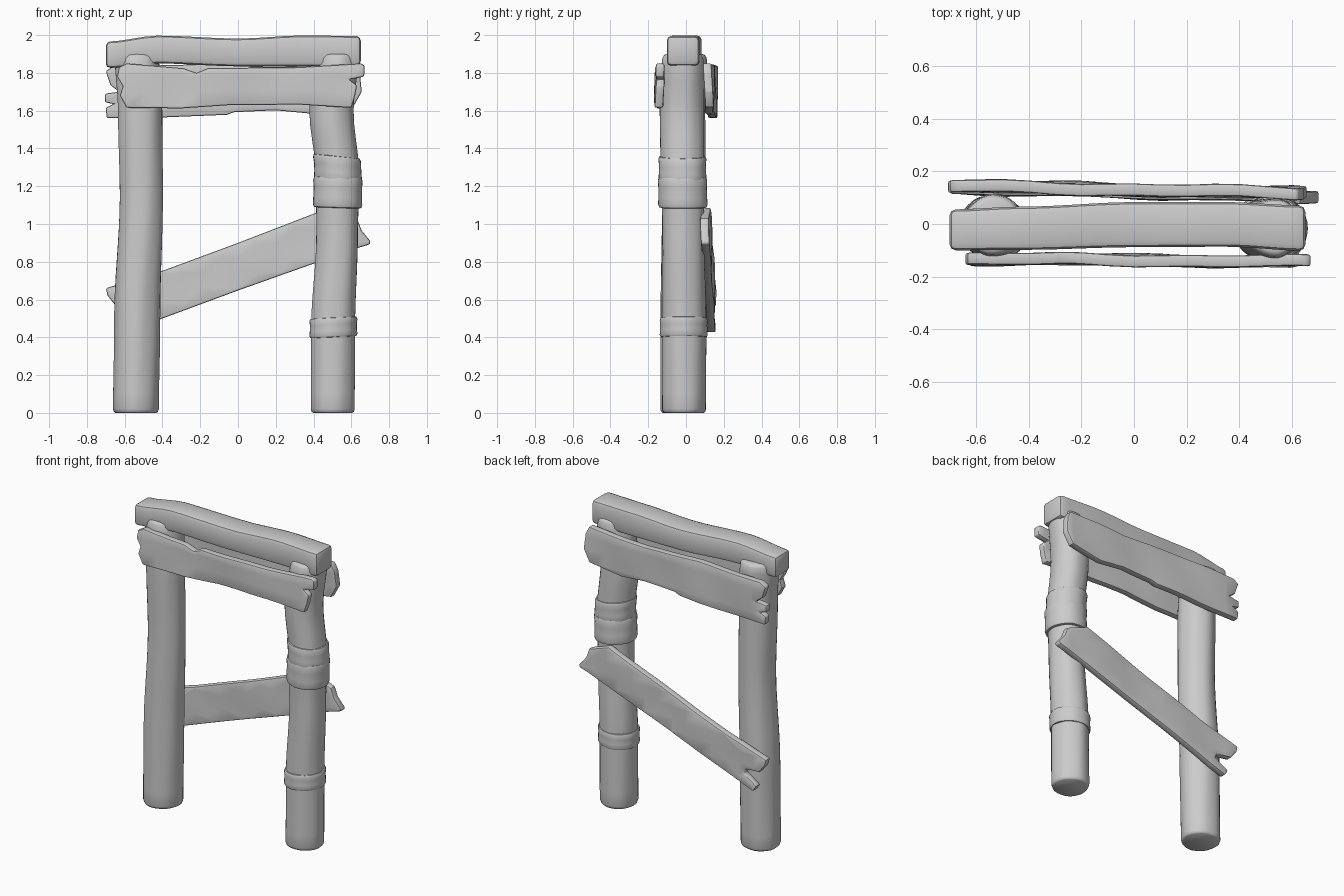
import bpy, bmesh, math
from mathutils import Vector

if "Cube" in bpy.data.objects:
    bpy.data.objects.remove(bpy.data.objects["Cube"])


def finish(bm, name, angle=40):
    bmesh.ops.recalc_face_normals(bm, faces=bm.faces)
    me = bpy.data.meshes.new(name)
    bm.to_mesh(me)
    bm.free()
    ob = bpy.data.objects.new(name, me)
    bpy.context.collection.objects.link(ob)
    bpy.ops.object.select_all(action='DESELECT')
    ob.select_set(True)
    bpy.context.view_layer.objects.active = ob
    bpy.ops.object.shade_smooth_by_angle(angle=math.radians(angle))
    return ob


def sample(keys, t):
    """Eased interpolation of rows (t, a, b, ...)."""
    if t <= keys[0][0]:
        return keys[0][1:]
    for k0, k1 in zip(keys, keys[1:]):
        if t <= k1[0]:
            f = (t - k0[0]) / (k1[0] - k0[0])
            f = f * f * (3 - 2 * f)
            return [a + (b - a) * f for a, b in zip(k0[1:], k1[1:])]
    return keys[-1][1:]


def loft(bm, rings):
    loops = [[bm.verts.new(p) for p in r] for r in rings]
    n = len(loops[0])
    for a, b in zip(loops, loops[1:]):
        for i in range(n):
            bm.faces.new((a[i], a[(i + 1) % n], b[(i + 1) % n], b[i]))
    bm.faces.new(loops[0][::-1])
    bm.faces.new(loops[-1])


def bevel_sharp(bm, width, angle):
    bmesh.ops.recalc_face_normals(bm, faces=bm.faces)
    edges = [e for e in bm.edges if e.calc_face_angle(0) > math.radians(angle)]
    bmesh.ops.bevel(bm, geom=edges, offset=width, segments=2, profile=0.5,
                    affect='EDGES', clamp_overlap=True)


def round_ring(cx, cy, z, r, tilt=0.0, seed=0.0, rough=0.018):
    pts = []
    for i in range(32):
        a = math.tau * i / 32
        k = r * (1 + rough * math.sin(3 * a + seed + 2 * z)
                 + 0.6 * rough * math.sin(7 * a + 2 * seed - 3 * z))
        pts.append((cx + k * math.cos(a), cy + k * math.sin(a),
                    z + tilt * math.cos(a)))
    return pts


def post(name, keys, top, seed):
    # levels with small rounded rims at both ends
    levels = [(0, .90), (.006, .96), (.02, 1)]
    levels += [(.1 + (top - .16) * i / 22, 1) for i in range(23)]
    levels += [(top - .02, .96), (top - .005, .88), (top, .78)]
    bm = bmesh.new()
    rings = []
    for z, s in levels:
        cx, cy, r = sample(keys, z)
        rings.append(round_ring(cx, cy, z, r * s, 0, seed))
    loft(bm, rings)
    return finish(bm, name, 50)


def band(name, keys, z0, z1, r, tilt, seed):
    bm = bmesh.new()
    rings = []
    for f, s in ((0, .86), (.02, .96), (.12, 1), (.35, .985), (.65, .98),
                 (.88, 1), (.98, .96), (1, .86)):
        z = z0 + (z1 - z0) * f
        cx, cy, _ = sample(keys, z)
        rings.append(round_ring(cx, cy, z, r * s, tilt, seed, .012))
    loft(bm, rings)
    return finish(bm, name, 50)


def plank(name, outline, y_left, y_right, thick, seed):
    bm = bmesh.new()
    face = bm.faces.new([bm.verts.new((x, -thick / 2, z)) for x, z in outline])
    ext = bmesh.ops.extrude_face_region(bm, geom=[face], use_keep_orig=True)
    for v in ext['geom']:
        if isinstance(v, bmesh.types.BMVert):
            v.co.y += thick
    bevel_sharp(bm, .009, 60)
    # grid cuts so the surface can undulate
    for axis, values in ((0, [-.6 + .1 * i for i in range(13)]),
                         (2, [.5 + .08 * i for i in range(17)])):
        for value in values:
            co, no = Vector(), Vector()
            co[axis], no[axis] = value + .0037, 1
            bmesh.ops.bisect_plane(bm, geom=bm.verts[:] + bm.edges[:] + bm.faces[:],
                                   plane_co=co, plane_no=no, dist=1e-5)
    for v in bm.verts:
        x, z = v.co.x, v.co.z
        f = (x + .7) / 1.4
        v.co.y += (y_left + (y_right - y_left) * f
                   + .004 * math.sin(7 * x + 9 * z + seed)
                   + .003 * math.sin(15 * x - 11 * z + 2 * seed))
    return finish(bm, name)


# Posts: z, centre x, centre y, radius
left_keys = [(0, -.542, -.012, .121), (.5, -.535, -.012, .122),
             (1.15, -.512, -.015, .114), (1.6, -.518, -.018, .117),
             (1.9, -.535, -.005, .118)]
right_keys = [(0, .501, -.012, .116), (.45, .503, -.012, .116),
              (.95, .525, -.015, .110), (1.25, .53, -.018, .115),
              (1.6, .497, -.02, .117), (1.9, .53, -.015, .112)]
post("left_post", left_keys, 1.90, .4)
post("right_post", right_keys, 1.90, 2.1)

# Wrapped bands on the right post
band("lower_band", right_keys, .40, .505, .127, .006, 1.0)
band("middle_band", right_keys, 1.085, 1.25, .131, -.004, 2.0)
band("upper_band", right_keys, 1.225, 1.36, .127, -.012, 3.2)

# Top beam: x, front y, back y, bottom z, top z
beam_keys = [(-.70, -.10, .055, 1.825, 1.965), (-.42, -.098, .066, 1.85, 1.997),
             (0, -.088, .083, 1.835, 1.982), (.35, -.086, .083, 1.835, 1.998),
             (.65, -.102, .070, 1.838, 1.995)]
bm = bmesh.new()
beam_rings = []
for i in range(21):
    x = -.70 + 1.35 * i / 20
    y0, y1, z0, z1 = sample(beam_keys, x)
    beam_rings.append([(x, y0, z0), (x, y1, z0), (x, y1, z1), (x, y0, z1)])
loft(bm, beam_rings)
bevel_sharp(bm, .024, 45)
finish(bm, "top_beam")

# Front plank with a split right end
plank("front_plank", [
    (-.63, 1.83), (-.59, 1.85), (-.29, 1.825), (-.22, 1.80), (-.16, 1.825),
    (.32, 1.83), (.65, 1.85), (.67, 1.84), (.668, 1.78), (.59, 1.765),
    (.63, 1.735), (.62, 1.68), (.60, 1.615), (.33, 1.632), (-.04, 1.63),
    (-.30, 1.612), (-.59, 1.615), (-.625, 1.68), (-.61, 1.73), (-.64, 1.78)],
    -.131, -.143, .045, 0)

# Back plank with a split left end
plank("back_plank", [
    (-.70, 1.81), (-.66, 1.835), (-.2, 1.845), (.2, 1.83), (.62, 1.85),
    (.645, 1.80), (.655, 1.70), (.61, 1.62), (.38, 1.585), (.2, 1.602),
    (-.02, 1.592), (-.06, 1.578), (-.38, 1.565), (-.695, 1.56), (-.70, 1.615),
    (-.66, 1.635), (-.705, 1.645), (-.705, 1.69), (-.63, 1.70), (-.675, 1.735)],
    .145, .116, .046, 1.7)

# Diagonal brace across the back, splintered at both ends
plank("diagonal_brace", [
    (-.70, .66), (-.40, .752), (0, .90), (.48, 1.085), (.63, 1.03),
    (.655, .965), (.70, .91), (.70, .893), (.63, .872), (.40, .79),
    (0, .648), (-.40, .50), (-.60, .425), (-.625, .465), (-.53, .525),
    (-.54, .555), (-.645, .565), (-.69, .62)],
    .138, .102, .046, 3.1)
